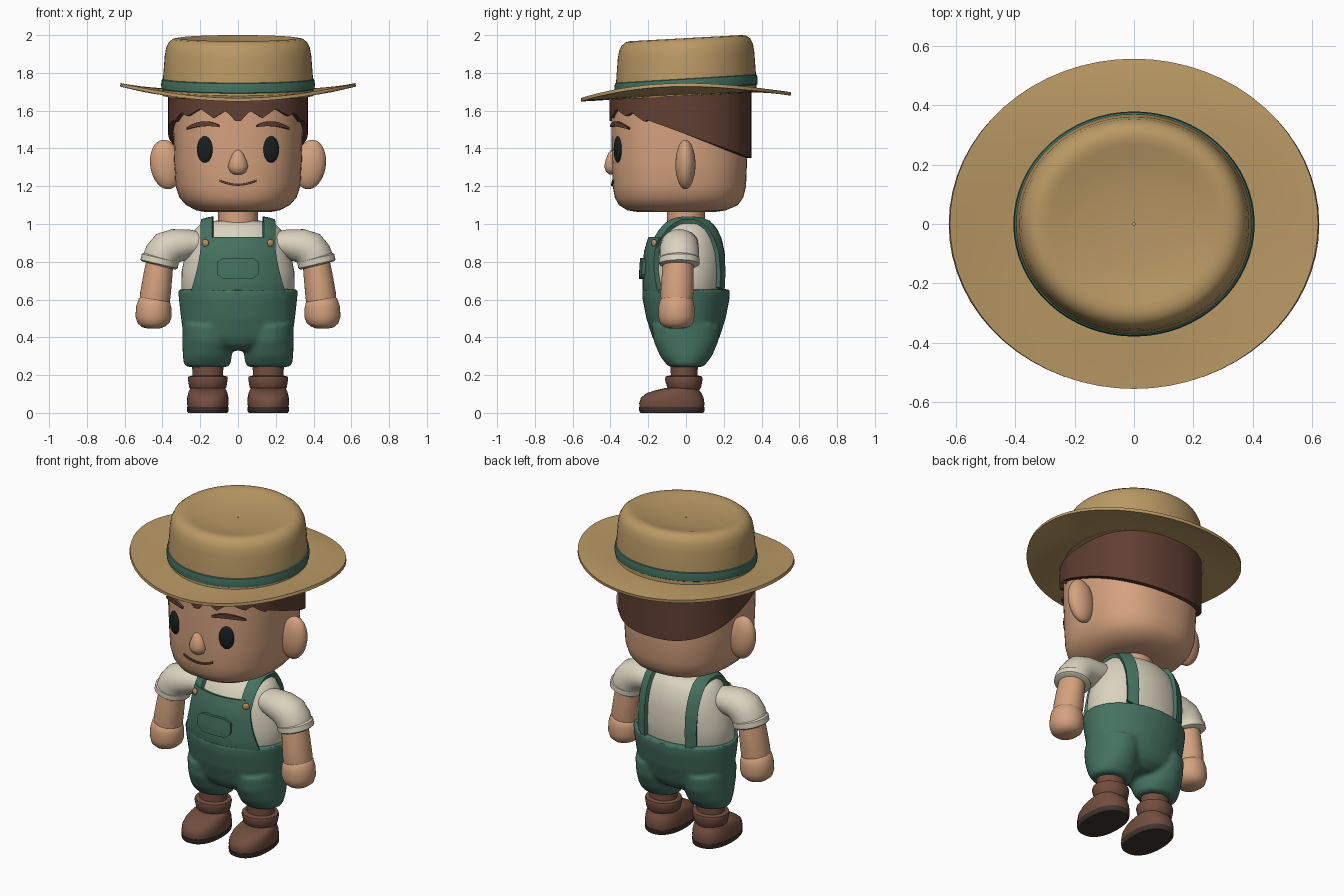
import bpy, bmesh
from math import sin, cos, pi, radians, copysign
from mathutils import Vector as V
from mathutils.bvhtree import BVHTree

if "Cube" in bpy.data.objects:
    bpy.data.objects.remove(bpy.data.objects["Cube"])

COL = dict(straw=(.49, .32, .13), skin=(.66, .36, .21), hair=(.12, .05, .033), green=(.06, .17, .12),
           shirt=(.70, .65, .52), boot=(.17, .075, .05), sole=(.05, .035, .03), dark=(.01, .013, .013),
           gold=(.45, .27, .09))
MATS = {}


def paint(ob, col):
    if col not in MATS:
        MATS[col] = bpy.data.materials.new(col)
        MATS[col].diffuse_color = (*COL[col], 1)
    ob.data.materials.append(MATS[col])
    return ob


def apply_mod(ob, kind, **kw):
    m = ob.modifiers.new(kind, kind)
    for k, v in kw.items():
        setattr(m, k, v)
    bpy.context.view_layer.objects.active = ob
    bpy.ops.object.modifier_apply(modifier=m.name)


def sheet(name, col, rows, closed=False, caps=False, thick=0, offset=1):
    """Skin a grid of points; optionally closed round, capped and thickened."""
    bm = bmesh.new()
    vs = [[bm.verts.new(p) for p in r] for r in rows]
    n = len(vs[0])
    for a, b in zip(vs, vs[1:]):
        for j in range(n if closed else n - 1):
            k = (j + 1) % n
            bm.faces.new((a[j], a[k], b[k], b[j]))
    if caps:
        bm.faces.new(vs[0])
        bm.faces.new(vs[-1])
        bmesh.ops.recalc_face_normals(bm, faces=bm.faces)
    me = bpy.data.meshes.new(name)
    bm.to_mesh(me)
    bm.free()
    ob = bpy.data.objects.new(name, me)
    bpy.context.collection.objects.link(ob)
    if thick:
        apply_mod(ob, 'SOLIDIFY', thickness=thick, offset=offset)
    return paint(ob, col)


def oval(a, e=2):
    c, s = cos(a), sin(a)
    return copysign(abs(c) ** (2 / e), c), copysign(abs(s) ** (2 / e), s)


def tube(name, col, path, e=2, n=40, s=1):
    """Loft ovals (x, y, z, r_side, r_y) along a path lying in an xz plane; s=-1 mirrors."""
    rows = []
    for i, (x, y, z, rx, ry) in enumerate(path):
        a, b = path[max(i - 1, 0)], path[min(i + 1, len(path) - 1)]
        t = V((b[0] - a[0], 0, b[2] - a[2])).normalized()
        ring = [oval(2 * pi * j / n, e) for j in range(n)]
        rows.append([(s * (x + t.z * rx * u), y + ry * v, z - t.x * rx * u) for u, v in ring])
    return sheet(name, col, rows, closed=True, caps=True)


def ball(name, col, loc, size, rot=(0, 0, 0)):
    bpy.ops.mesh.primitive_uv_sphere_add(segments=28, ring_count=16, location=loc, rotation=rot)
    ob = bpy.context.object
    ob.name, ob.scale = name, size
    return paint(ob, col)


def tree(ob):
    bpy.context.view_layer.update()
    return BVHTree.FromObject(ob, bpy.context.evaluated_depsgraph_get())


def front(bvh, x, z, lift=0):
    hit = bvh.ray_cast(V((x, -2, z)), V((0, 1, 0)))
    return hit[0] + hit[1] * lift


def patch(name, col, bvh, xs, zs, thick, lift=0):
    """Thick patch hugging the front of a body; xs(u, v) and zs(u, v) give its outline."""
    nu, nv = 16, 8
    rows = [[front(bvh, xs(2 * i / nu - 1, j / nv), zs(2 * i / nu - 1, j / nv), lift)
             for i in range(nu + 1)] for j in range(nv + 1)]
    return sheet(name, col, rows, thick=thick)


# --- Head, neck, ears, nose
head = tube("head", "skin", [(0, -.05, 1.063, .17, .20), (0, -.05, 1.072, .22, .26), (0, -.04, 1.10, .275, .315),
            (0, -.037, 1.14, .31, .34), (0, -.035, 1.20, .33, .353), (0, -.035, 1.33, .338, .358),
            (0, -.035, 1.5, .342, .36), (0, -.035, 1.64, .34, .36)], e=2.4, n=56)
tube("neck", "skin", [(0, 0, .98, .105, .10), (0, 0, 1.09, .105, .10)])
tube("nose", "skin", [(0, -.385, 1.262, .02, .02), (0, -.385, 1.275, .042, .038), (0, -.385, 1.305, .055, .048),
                      (0, -.385, 1.34, .044, .04), (0, -.385, 1.375, .028, .027), (0, -.385, 1.392, .01, .01)], n=24)
face = tree(head)
for s, side in ((-1, "left"), (1, "right")):
    ball(side + "_ear", "skin", (s * .382, -.003, 1.315), (.083, .053, .132), (0, s * radians(8), 0))
    p = front(face, s * .175, 1.395)
    ball(side + "_eye", "dark", p, (.044, .018, .07), (0, 0, s * radians(18)))
    patch(side + "_eyebrow", "hair", face, lambda u, v: s * .18 + .083 * u,
          lambda u, v: 1.53 - .018 * u * u - .006 * s * u + (v - .5) * (.026 - .016 * u * u), .014)
patch("mouth", "hair", face, lambda u, v: .097 * u, lambda u, v: 1.208 + .022 * u * u + (v - .5) * .011, .008)

# --- Hair shell: jagged fringe, sloping back edge
FRINGE = [(0, 1.53), (.065, 1.60), (.13, 1.56), (.2, 1.61), (.27, 1.57), (.30, 1.59), (.34, 1.54)]


def hair_edge(x, y):
    x = abs(x)
    if y < 0 and x < .34:
        for (a, za), (b, zb) in zip(FRINGE, FRINGE[1:]):
            if x <= b:
                return za + (zb - za) * (x - a) / (b - a)
    return 1.57 - (y + .26) * .364


cols = []
for j in range(160):
    u, v = oval(2 * pi * (j + .5) / 160 - pi / 2, 2.4)
    x, y = .37 * u, -.03 + .376 * v
    lo, hi = hair_edge(x, y), 1.68 + .05 * y
    cols.append([(x, y, lo + (hi - lo) * k / 3) for k in range(4)])
sheet("hair", "hair", list(zip(*cols)), closed=True, thick=.03, offset=-1)

# --- Hat: tilted crown with dished top, band, curved brim
N = 64
ANG = [2 * pi * j / N for j in range(N)]


def hat_rings(profile, tilt):
    return [[(.4 * r * cos(a), .373 * r * sin(a), z + tilt * .373 * r * sin(a)) for a in ANG] for r, z in profile]


sheet("hat_crown", "straw", hat_rings([(1, 1.68), (.995, 1.76), (.97, 1.89), (.95, 1.935), (.915, 1.962), (.86, 1.979),
      (.79, 1.984), (.72, 1.98), (.6, 1.968), (.4, 1.957), (.2, 1.952), (.01, 1.95)], .055), closed=True)
sheet("hat_band", "green", hat_rings([(.99, 1.712), (1.012, 1.717), (1.018, 1.74), (1.008, 1.766), (.98, 1.772)], .06),
      closed=True)
rows = []
for i in range(10):
    t = i / 9
    row = []
    for a in ANG:
        c, s = cos(a), sin(a)
        x, y = c * (.32 + .303 * t), s * (.30 + .256 * t)
        edge = 1.737 * c * c + (1.673 + .015 * s) * s * s
        row.append((x, y, (1.69 + .05 * y) * (1 - t ** 1.6) + edge * t ** 1.6))
    rows.append(row)
sheet("hat_brim", "straw", rows, closed=True, thick=.018, offset=0)

# --- Shirt and overalls
torso = tube("shirt_body", "shirt", [(0, 0, .58, .27, .18), (0, 0, .65, .30, .203), (0, .003, .75, .298, .205),
             (0, .005, .85, .278, .20), (0, .008, .92, .253, .182), (0, .012, .97, .228, .155), (0, .015, 1.0, .198, .13),
             (0, .015, 1.015, .15, .10), (0, .015, 1.02, .08, .06)], n=56)
body = tree(torso)
parts = [tube("trousers", "green", [(0, 0, .33, .10, .11), (0, 0, .36, .2, .155), (0, 0, .40, .288, .178),
              (0, 0, .5, .302, .21), (0, 0, .6, .313, .23), (0, 0, .655, .319, .233)])]
for s in (-1, 1):
    parts.append(tube("trouser_leg", "green", [(.163, 0, .243, .11, .09), (.163, 0, .262, .124, .108),
                 (.163, 0, .3, .13, .137), (.16, 0, .38, .134, .172), (.155, 0, .46, .14, .18)], s=s))
bpy.ops.object.select_all(action='DESELECT')
for p in parts:
    p.select_set(True)
bpy.context.view_layer.objects.active = parts[0]
bpy.ops.object.join()
apply_mod(parts[0], 'REMESH', mode='VOXEL', voxel_size=.011)
apply_mod(parts[0], 'SMOOTH', iterations=6, factor=.5)

patch("bib", "green", body, lambda u, v: u * (.18 + .06 * (1 - v) ** 1.6), lambda u, v: .625 + .297 * v, .028)
patch("bib_pocket", "green", body, lambda u, v: u * (.1 - .018 * abs(2 * v - 1) ** 8),
      lambda u, v: .763 + (v - .5) * (.108 - .02 * abs(u) ** 10), .02, .026)
for s, side in ((-1, "left"), (1, "right")):
    # strap hugging the shirt from bib over the shoulder to the back waist
    rows = []
    for k in range(33):
        a = radians(25 + 197 * k / 32)
        d = V((0, -cos(a), sin(a)))
        row = []
        for i in range(5):
            c = V((s * .158 + (i / 4 - .5) * .058, .01, .8))
            hit = body.ray_cast(c + d * 2, -d)
            row.append(hit[0])
        rows.append(row)
    sheet(side + "_strap", "green", rows, thick=.023)
    ball(side + "_button", "gold", front(body, s * .16, .89, .03), (.02, .012, .02), (0, 0, s * .5))

    # --- Arms
    tube(side + "_sleeve", "shirt", [(.17, -.02, .895, .055, .07), (.25, -.025, .895, .075, .09),
         (.33, -.035, .885, .09, .1), (.375, -.035, .866, .099, .104), (.40, -.035, .835, .098, .104),
         (.41, -.035, .81, .096, .103), (.416, -.035, .785, .095, .102)], s=s)
    tube(side + "_sleeve_cuff", "shirt", [(.409, -.035, .825, .09, .095), (.411, -.035, .818, .101, .107),
         (.418, -.035, .788, .101, .107), (.420, -.035, .78, .09, .095)], s=s)
    tube(side + "_arm", "skin", [(.41, -.04, .83, .07, .078), (.425, -.045, .72, .077, .084),
         (.437, -.048, .63, .081, .087), (.443, -.05, .56, .078, .08)], s=s)
    tube(side + "_hand", "skin", [(.441, -.05, .607, .07, .075), (.443, -.05, .595, .084, .088),
         (.446, -.05, .56, .093, .095), (.447, -.05, .51, .096, .096), (.447, -.05, .475, .084, .088),
         (.446, -.05, .455, .06, .066), (.446, -.05, .446, .03, .035)], s=s)

    # --- Boots
    tube(side + "_boot_shaft", "boot", [(.16, -.01, .10, .09, .08), (.16, -.01, .2, .08, .07),
         (.16, -.01, .27, .085, .075)], s=s)
    tube(side + "_boot_cuff", "boot", [(.16, -.01, .12, .085, .08), (.16, -.01, .135, .098, .09),
         (.16, -.012, .18, .106, .10), (.16, -.012, .192, .103, .097), (.16, -.012, .197, .085, .08)], s=s)
    tube(side + "_boot_foot", "boot", [(.16, -.075, .025, .106, .170), (.16, -.075, .05, .11, .173),
         (.16, -.073, .08, .109, .166), (.16, -.063, .105, .104, .145), (.16, -.045, .12, .098, .115),
         (.16, -.02, .132, .09, .09)], e=2.3, s=s)
    tube(side + "_boot_sole", "sole", [(.16, -.075, 0, .103, .166), (.16, -.075, .008, .109, .172),
         (.16, -.075, .03, .11, .174)], e=2.3, s=s)

# --- Smooth shading everywhere, keeping hard edges
bpy.ops.object.select_all(action='SELECT')
bpy.ops.object.shade_smooth_by_angle(angle=radians(42))

for m in bpy.data.materials:
    if m.users and not m.is_grease_pencil:
        m.use_nodes = True
        m.node_tree.nodes["Principled BSDF"].inputs["Base Color"].default_value = m.diffuse_color
